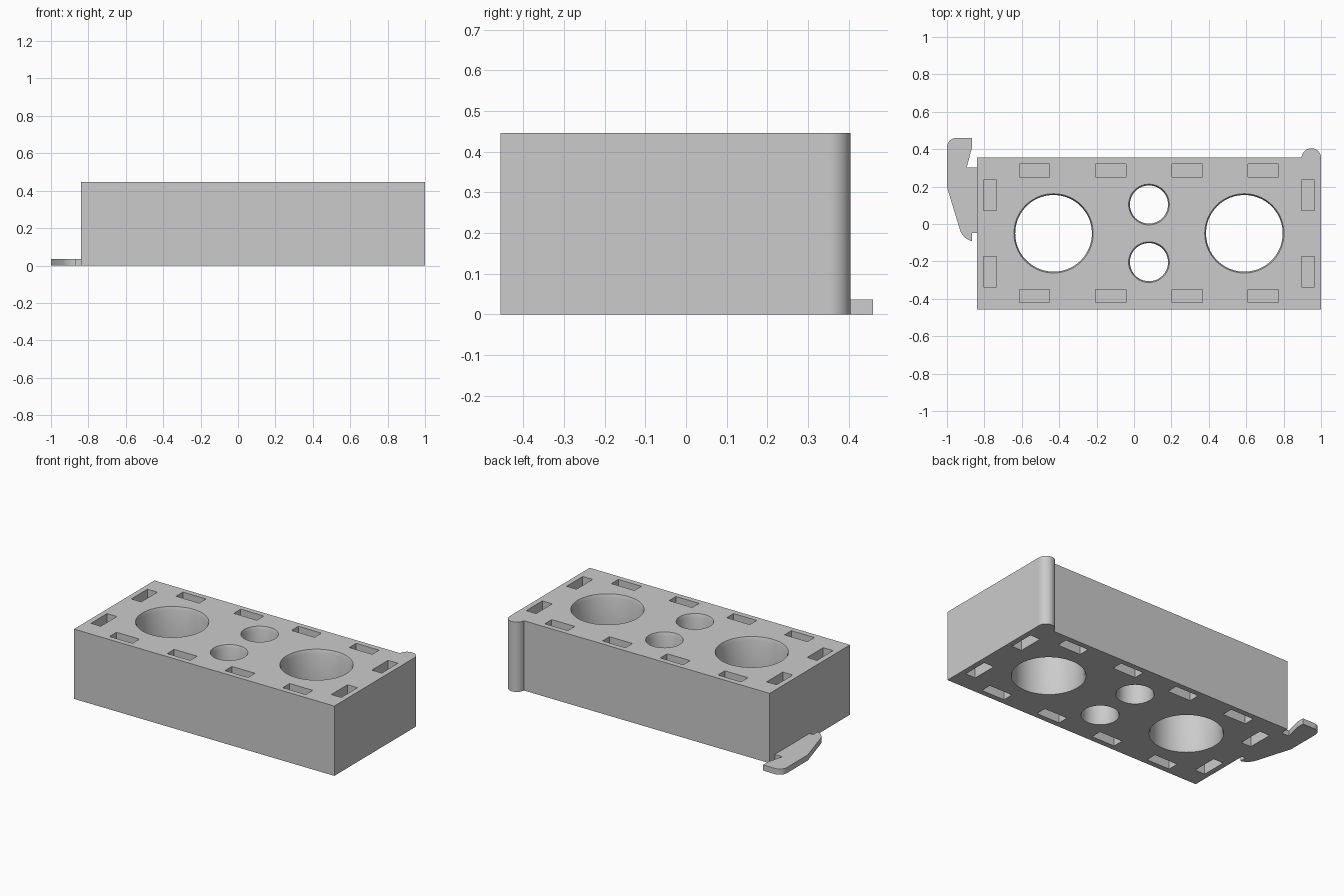
import bpy, bmesh
from math import cos, sin, radians, tau

cube = bpy.data.objects.get("Cube")
if cube:
    bpy.data.objects.remove(cube, do_unlink=True)

CX, CY = 0.08, -0.05            # block centre
X0, X1, Y0, Y1 = -0.84, 1.0, -0.456, 0.356
H = 0.446
SLOT_DEPTH = 0.1

grey = bpy.data.materials.new("light grey")
grey.use_nodes = True
grey.diffuse_color = (0.6, 0.6, 0.6, 1)
grey.node_tree.nodes["Principled BSDF"].inputs["Base Color"].default_value = (0.6, 0.6, 0.6, 1)


def stack(bm, rings):
    """Skin a closed solid through rings of 3D points, capped at both ends."""
    loops = [[bm.verts.new(p) for p in ring] for ring in rings]
    n = len(loops[0])
    for low, high in zip(loops, loops[1:]):
        for i in range(n):
            j = (i + 1) % n
            bm.faces.new((low[i], low[j], high[j], high[i]))
    bm.faces.new(loops[0][::-1])
    bm.faces.new(loops[-1])


def extrude(bm, outline, z0, z1):
    stack(bm, [[(x, y, z) for x, y in outline] for z in (z0, z1)])


def arc(cx, cy, r, a0, a1, n):
    return [(cx + r * cos(radians(a0 + (a1 - a0) * i / n)),
             cy + r * sin(radians(a0 + (a1 - a0) * i / n))) for i in range(n + 1)]


def make_object(name, bm):
    bmesh.ops.recalc_face_normals(bm, faces=bm.faces)
    mesh = bpy.data.meshes.new(name)
    bm.to_mesh(mesh)
    bm.free()
    mesh.materials.append(grey)
    ob = bpy.data.objects.new(name, mesh)
    bpy.context.collection.objects.link(ob)
    return ob


def smooth(ob):
    bpy.ops.object.select_all(action='DESELECT')
    ob.select_set(True)
    bpy.context.view_layer.objects.active = ob
    bpy.ops.object.shade_smooth_by_angle(angle=radians(30))
    for f in ob.data.polygons:          # keep the big walls perfectly flat
        if f.area > 0.05:
            f.use_smooth = False


# Block with the rounded hinge post on its back left corner
bm = bmesh.new()
post = arc(0.948, 0.353, 0.052, 0, 177, 24)
extrude(bm, [(X0, Y0), (X1, Y0)] + post + [(post[-1][0], Y1), (X0, Y1)], 0, H)
block = make_object("block", bm)

# Cutters: chamfered through holes and blind slots at both ends
bm = bmesh.new()


def hole(x, y, r, n):
    bevel, depth, over = 0.007, 0.02, 0.02
    profile = [(-over, r + bevel), (depth, r - bevel * over / depth)]
    profile = [(-over, r + 2 * bevel), (depth, r),
               (H - depth, r), (H + over, r + 2 * bevel)]
    stack(bm, [[(x + q * cos(tau * i / n), y + q * sin(tau * i / n), z)
                for i in range(n)] for z, q in profile])


def slot(x, y, sx, sy):
    outline = [(x + a * sx / 2, y + b * sy / 2)
               for a, b in ((-1, -1), (1, -1), (1, 1), (-1, 1))]
    extrude(bm, outline, -0.02, SLOT_DEPTH)
    extrude(bm, outline, H - SLOT_DEPTH, H + 0.02)


for s in (-1, 1):
    hole(CX + s * 0.51, CY, 0.205, 72)
    hole(CX, CY + s * 0.154, 0.102, 48)
    for k in (-1.5, -0.5, 0.5, 1.5):
        slot(CX + k * 0.408, CY + s * 0.336, 0.163, 0.07)
    for t in (-1, 1):
        slot(CX + s * 0.85, CY + t * 0.204, 0.07, 0.163)
cutter = make_object("hole_cutter", bm)
cutter.hide_render = True

mod = block.modifiers.new("holes", 'BOOLEAN')
mod.operation = 'DIFFERENCE'
mod.solver = 'EXACT'
mod.object = cutter
bpy.context.view_layer.objects.active = block
bpy.ops.object.modifier_apply(modifier=mod.name)
bpy.data.objects.remove(cutter, do_unlink=True)
smooth(block)

# Thin latch hook on the right side at the base
bm = bmesh.new()
outline = [(X0, 0.303), (-0.894, 0.303), (-0.866, 0.41), (-0.866, 0.46)]
outline += arc(-0.95, 0.41, 0.05, 90, 180, 10)
outline += [(-1.0, 0.198)]
outline += arc(-0.843, -0.003, 0.092, 197, 256, 8)
outline += [(-0.865, -0.048), (X0, -0.048)]
extrude(bm, outline, 0, 0.036)
smooth(make_object("latch_hook", bm))
